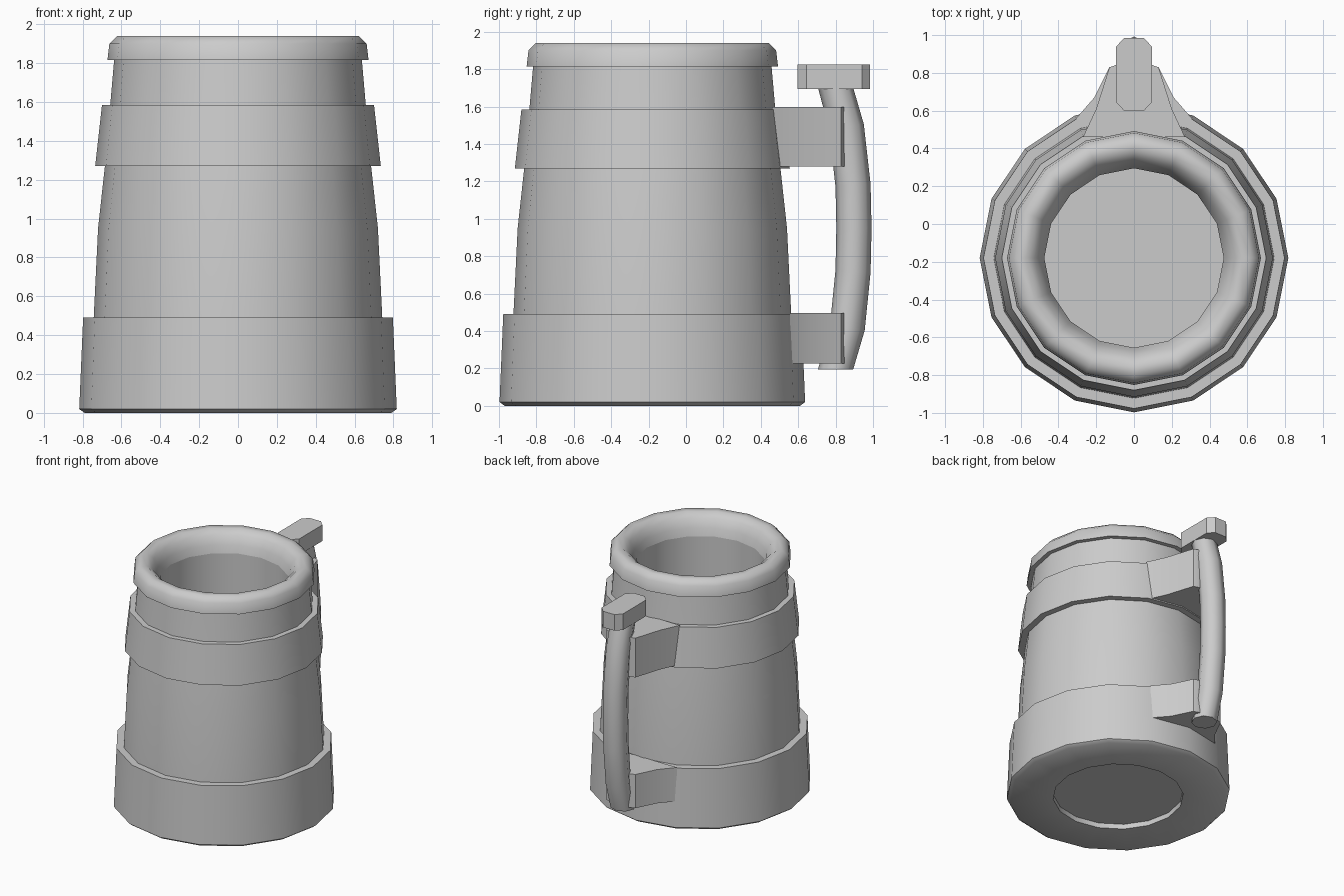
import bpy, bmesh
from math import cos, sin, pi, radians
from mathutils import Vector

if "Cube" in bpy.data.objects:
    bpy.data.objects.remove(bpy.data.objects["Cube"])

CY = -0.18   # y of the mug axis
SIDES = 16


def finish(name, bm, angle=50):
    mesh = bpy.data.meshes.new(name)
    bm.to_mesh(mesh)
    bm.free()
    ob = bpy.data.objects.new(name, mesh)
    bpy.context.collection.objects.link(ob)
    bpy.ops.object.select_all(action='DESELECT')
    ob.select_set(True)
    bpy.context.view_layer.objects.active = ob
    bpy.ops.object.shade_smooth_by_angle(angle=radians(angle))
    return ob


def skin(bm, rings):
    """Join successive rings of vertices with quads."""
    n = len(rings[0])
    for a, b in zip(rings, rings[1:]):
        for i in range(n):
            j = (i + 1) % n
            bm.faces.new((a[i], a[j], b[j], b[i]))


def lathe(name, profile):
    """Revolve (radius, z) points around the mug axis."""
    bm = bmesh.new()
    angles = [2 * pi * i / SIDES for i in range(SIDES)]
    skin(bm, [[bm.verts.new((r * cos(a), CY + r * sin(a), z)) for a in angles]
              for r, z in profile])
    bmesh.ops.remove_doubles(bm, verts=bm.verts, dist=1e-5)
    return finish(name, bm)


def slab(name, half, z0, z1, angle=30):
    """Extrude an outline, given as its +x half, between two heights."""
    outline = half + [(-x, y) for x, y in reversed(half)]
    bm = bmesh.new()
    rings = [[bm.verts.new((x, y, z)) for x, y in outline] for z in (z0, z1)]
    skin(bm, rings)
    for ring in rings:
        bm.faces.new(ring)
    bmesh.ops.recalc_face_normals(bm, faces=bm.faces)
    return finish(name, bm, angle)


def tube(name, path, radius, sides):
    """Sweep a round section along a (y, z) path, with flat level ends."""
    bm = bmesh.new()
    pts = [Vector((0, y, z)) for y, z in path]
    rings = []
    for i, p in enumerate(pts):
        inner = 0 < i < len(pts) - 1
        t = (pts[i + 1] - pts[i - 1]).normalized() if inner else Vector((0, 0, 1))
        u, v = Vector((1, 0, 0)), t.cross(Vector((1, 0, 0)))
        rings.append([bm.verts.new(p + radius * (u * cos(a) + v * sin(a)))
                      for a in (2 * pi * k / sides for k in range(sides))])
    skin(bm, rings)
    bm.faces.new(rings[0])
    bm.faces.new(rings[-1])
    bmesh.ops.recalc_face_normals(bm, faces=bm.faces)
    return finish(name, bm)


# Mug: tapered wall, base band with recessed underside, upper band, lip, inside
lathe("mug_wall", [(0.743, 0.48), (0.72, 0.95), (0.685, 1.27), (0.637, 1.82)])
lathe("base_band", [(0, 0.04), (0.477, 0.04), (0.477, 0), (0.79, 0),
                    (0.817, 0.02), (0.797, 0.49), (0.74, 0.49)])
lathe("upper_band", [(0.682, 1.27), (0.735, 1.27), (0.70, 1.585), (0.655, 1.585)])
lathe("rim", [(0.635, 1.815), (0.672, 1.815), (0.662, 1.90), (0.622, 1.94),
              (0.57, 1.94), (0.525, 1.905), (0.492, 1.84), (0.475, 1.78)])
lathe("inner_well", [(0.475, 1.78), (0.475, 0.05), (0, 0.05)])

# Arms joining the bands to the grip
slab("upper_arm", [(0.27, 0.46), (0.20, 0.61), (0.13, 0.83), (0.08, 0.847)], 1.28, 1.597)
slab("lower_arm", [(0.31, 0.555), (0.21, 0.67), (0.13, 0.83), (0.08, 0.847)], 0.225, 0.497)

# Bowed grip and thumb rest
tube("grip", [(0.80, 0.195), (0.863, 0.42), (0.893, 0.72), (0.898, 0.95),
              (0.893, 1.18), (0.858, 1.49), (0.80, 1.70)], 0.094, 8)
slab("thumb_rest", [(0.05, 0.597), (0.095, 0.645), (0.095, 0.94), (0.05, 0.985)], 1.695, 1.825)
